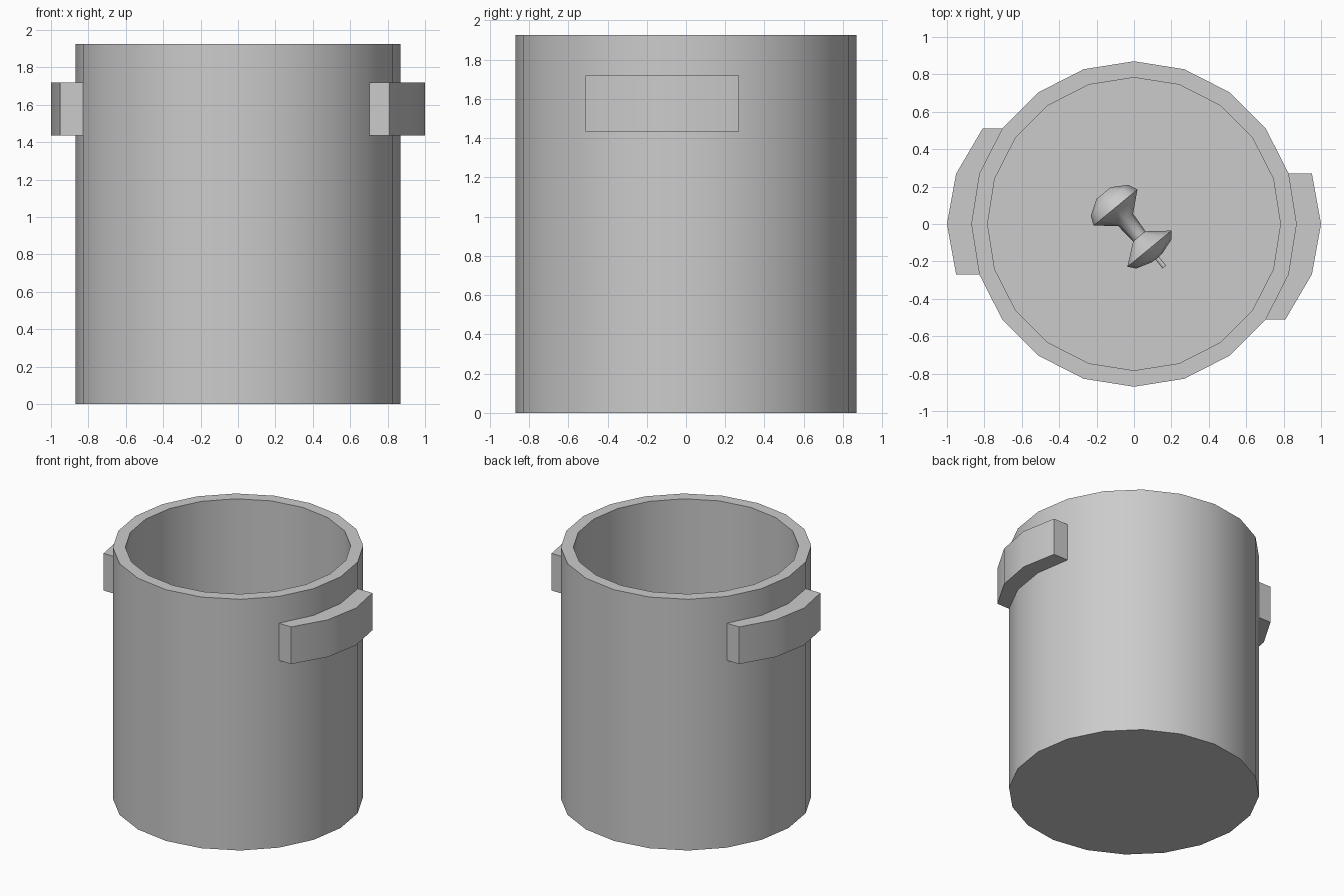
import bpy, bmesh
from math import cos, sin, radians, pi
from mathutils import Vector

if "Cube" in bpy.data.objects:
    bpy.data.objects.remove(bpy.data.objects["Cube"], do_unlink=True)

SIDES = 20
OUTER, INNER = 0.87, 0.783
HEIGHT, FLOOR = 1.925, 0.09

gray = bpy.data.materials.new("plain gray")
gray.use_nodes = True
gray.diffuse_color = (0.6, 0.6, 0.6, 1)
gray.node_tree.nodes["Principled BSDF"].inputs["Base Color"].default_value = (0.6, 0.6, 0.6, 1)


def finish(name, bm, angle):
    """Turn a bmesh into a shaded object."""
    bmesh.ops.recalc_face_normals(bm, faces=bm.faces)
    mesh = bpy.data.meshes.new(name)
    bm.to_mesh(mesh)
    bm.free()
    mesh.materials.append(gray)
    obj = bpy.data.objects.new(name, mesh)
    bpy.context.collection.objects.link(obj)
    bpy.ops.object.select_all(action="DESELECT")
    obj.select_set(True)
    bpy.context.view_layer.objects.active = obj
    bpy.ops.object.shade_smooth_by_angle(angle=radians(angle))
    return obj


def lathe(name, profile, sides, angle):
    """Revolve (radius, height) points about z and cap both ends."""
    bm = bmesh.new()
    rings = [[bm.verts.new((r * cos(2 * pi * i / sides), r * sin(2 * pi * i / sides), z))
              for i in range(sides)] for r, z in profile]
    for a, b in zip(rings, rings[1:]):
        for i in range(sides):
            j = (i + 1) % sides
            bm.faces.new((a[i], a[j], b[j], b[i]))
    bm.faces.new(rings[0])
    bm.faces.new(rings[-1])
    return finish(name, bm, angle)


def handle(name, side):
    """Curved block following three wall facets, stretched outward along x."""
    bm = bmesh.new()
    angles = [radians(a) for a in (18, 0, -18, -36)]
    inner = [(OUTER * cos(a), OUTER * sin(a)) for a in angles]
    outline = inner + [(x / OUTER, y) for x, y in reversed(inner)]
    base = bm.faces.new([bm.verts.new((side * x, side * y, 1.435)) for x, y in outline])
    grown = bmesh.ops.extrude_face_region(bm, geom=[base])["geom"]
    bmesh.ops.translate(bm, vec=(0, 0, 0.285),
                        verts=[g for g in grown if isinstance(g, bmesh.types.BMVert)])
    return finish(name, bm, 30)


# Open pot with thick wall and floor
lathe("pot", [(OUTER, 0), (OUTER, HEIGHT), (INNER, HEIGHT), (INNER, FLOOR)], SIDES, 30)

# Handles, opposite each other
handle("left_handle", 1)
handle("right_handle", -1)

# Spool-shaped piece with a short pin, lying on the pot floor
spool = lathe("spool", [(0.05, -0.24), (0.13, -0.19), (0.152, -0.14), (0.052, -0.055),
                        (0.043, 0.06), (0.152, 0.145), (0.122, 0.182), (0.035, 0.21)], 8, 50)
pin = lathe("spool_pin", [(0.012, 0.19), (0.012, 0.272)], 8, 50)
axis = Vector((0.635, -0.772, 0))
for part in (spool, pin):
    part.rotation_mode = "QUATERNION"
    part.rotation_quaternion = axis.to_track_quat("Z", "Y")
    part.location = (-0.01, -0.02, FLOOR + 0.152)
